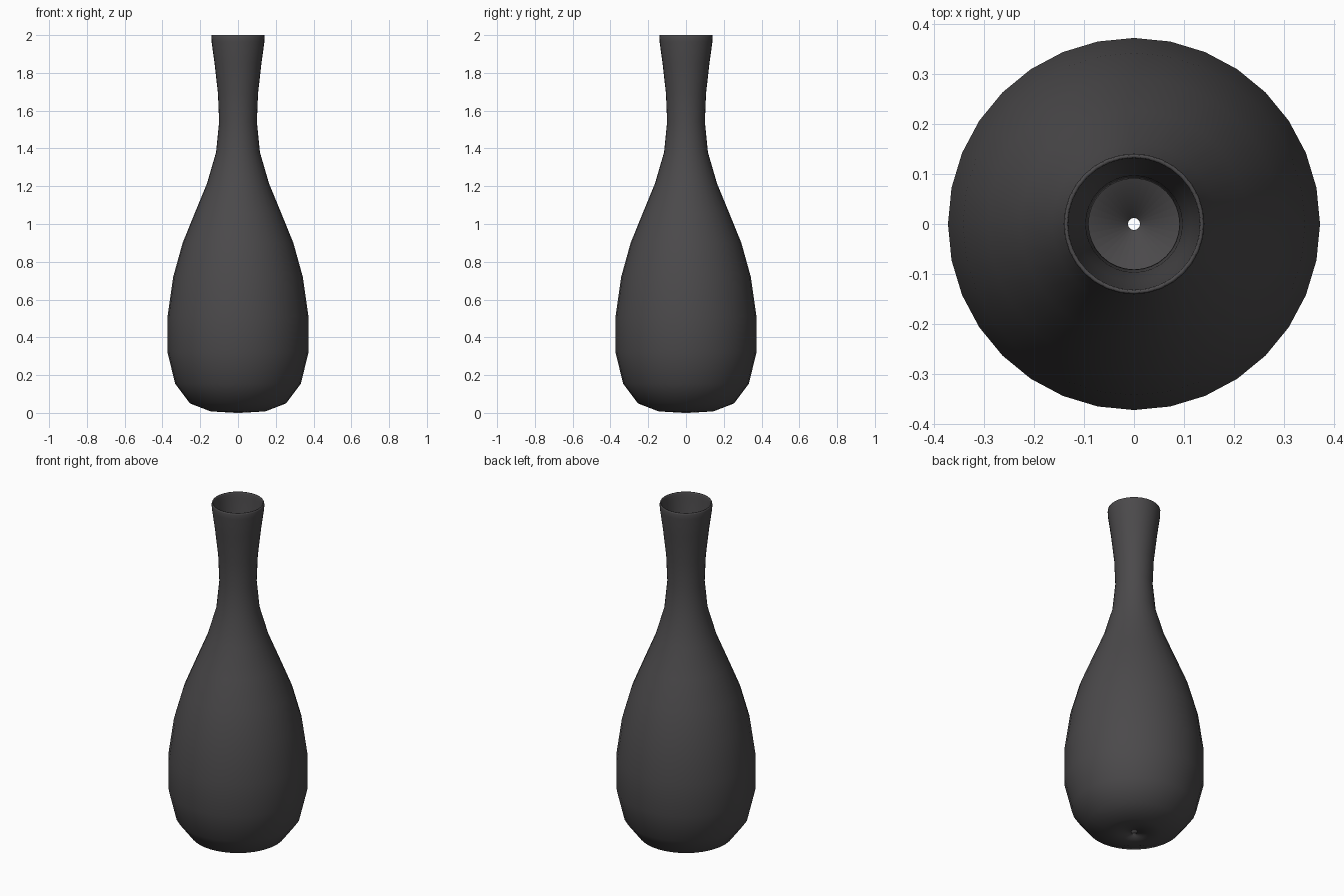
import bpy, math

if "Cube" in bpy.data.objects:
    bpy.data.objects.remove(bpy.data.objects["Cube"])

SIDES = 32
WALL = 0.009

# Outer silhouette (radius, height), from the small base hole up to the lip
outer = [(0.012, 0.0), (0.145, 0.008), (0.254, 0.05), (0.333, 0.155),
         (0.373, 0.32), (0.373, 0.51), (0.343, 0.72), (0.293, 0.90),
         (0.228, 1.06), (0.164, 1.215), (0.116, 1.38), (0.10, 1.54),
         (0.106, 1.69), (0.124, 1.85), (0.14, 1.965), (0.141, 1.992)]

# Lip and inner wall, offset from the silhouette along its normal
lip = [(0.139, 2.0), (0.134, 2.0)]
inner = []
for i, (r, z) in enumerate(outer):
    a, b = outer[max(i - 1, 0)], outer[min(i + 1, len(outer) - 1)]
    dr, dz = b[0] - a[0], b[1] - a[1]
    n = math.hypot(dr, dz)
    inner.append((max(r - WALL * dz / n, 0.012), z + WALL * dr / n))
profile = outer + lip + inner[::-1]

# Lathe the closed profile around z
verts, faces = [], []
count = len(profile)
for s in range(SIDES):
    t = 2 * math.pi * s / SIDES
    verts += [(r * math.cos(t), r * math.sin(t), z) for r, z in profile]
    nxt = (s + 1) % SIDES
    for k in range(count):
        m = (k + 1) % count
        faces.append((s * count + k, nxt * count + k,
                      nxt * count + m, s * count + m))

mesh = bpy.data.meshes.new("vase")
mesh.from_pydata(verts, [], faces)
vase = bpy.data.objects.new("vase", mesh)
bpy.context.collection.objects.link(vase)
mesh.polygons.foreach_set("use_smooth", [True] * len(mesh.polygons))
mesh.update()

# Dark ceramic colour
mat = bpy.data.materials.new("dark_ceramic")
mat.diffuse_color = (0.07, 0.067, 0.07, 1)
mat.use_nodes = True
mat.node_tree.nodes["Principled BSDF"].inputs["Base Color"].default_value = mat.diffuse_color
mesh.materials.append(mat)
